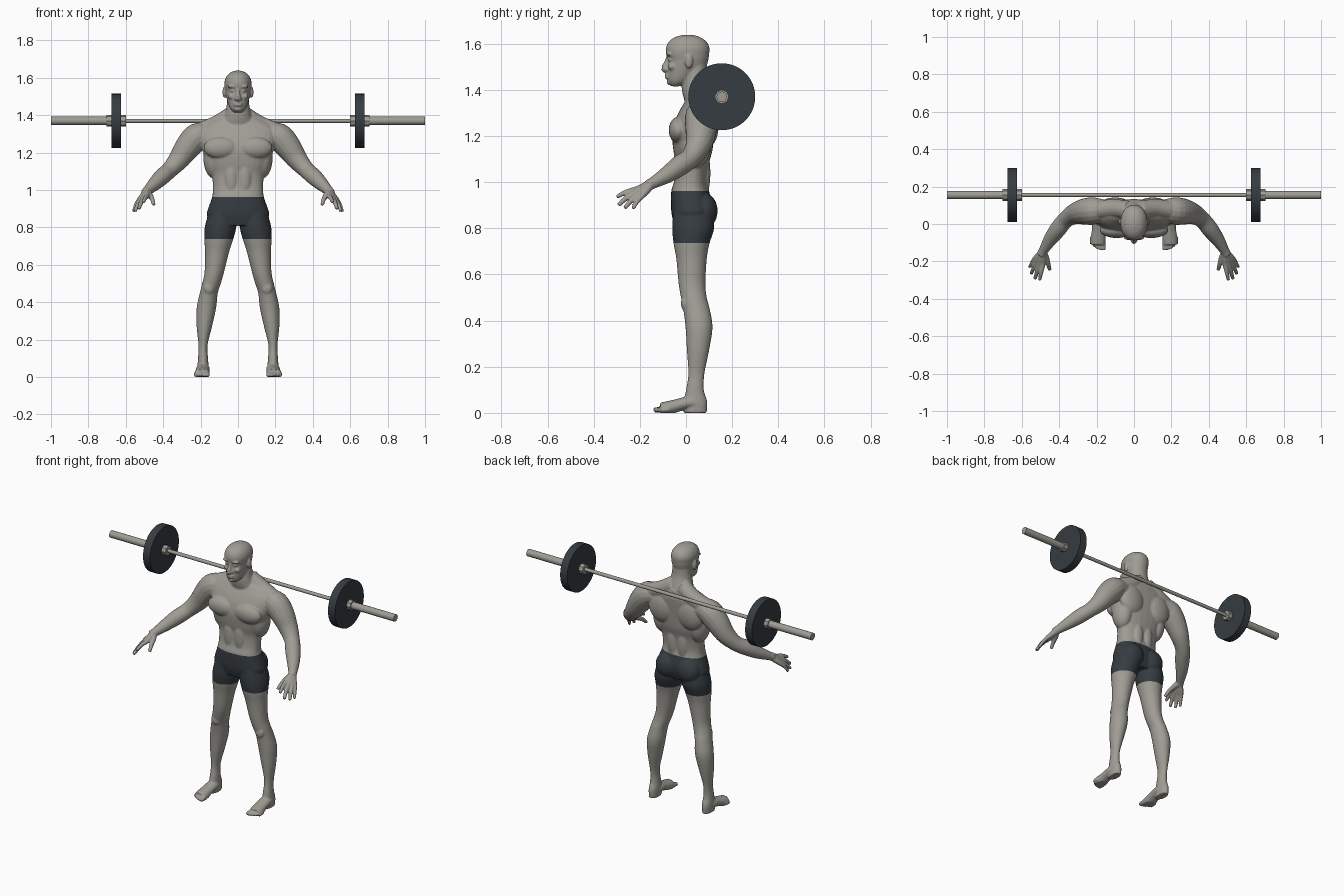
import bpy, bmesh, math
from mathutils import Vector, Matrix

cube = bpy.data.objects.get("Cube")
if cube:
    bpy.data.objects.remove(cube)


def material(name, rgb):
    mat = bpy.data.materials.new(name)
    mat.use_nodes = True
    mat.diffuse_color = (*rgb, 1)
    mat.node_tree.nodes["Principled BSDF"].inputs["Base Color"].default_value = (*rgb, 1)
    return mat


grey = material("warm grey", (0.35, 0.335, 0.30))
charcoal = material("charcoal", (0.036, 0.045, 0.053))
BOTH = (1, -1)
bm = bmesh.new()


def resample(rows, steps=4):
    """Smooth curve through rows of numbers."""
    vs = [Vector(r) for r in rows]
    vs = [vs[0] * 2 - vs[1]] + vs + [vs[-1] * 2 - vs[-2]]
    out = []
    for a, b, c, d in zip(vs, vs[1:], vs[2:], vs[3:]):
        for i in range(steps):
            t = i / steps
            out.append((b * 2 + (c - a) * t + (a * 2 - b * 5 + c * 4 - d) * t ** 2
                        + (b * 3 - a - c * 3 + d) * t ** 3) / 2)
    return out + [vs[-2]]


def skin(rings):
    for a, b in zip(rings, rings[1:]):
        for i in range(len(a)):
            bm.faces.new((a[i - 1], a[i], b[i], b[i - 1]))
    bm.faces.new(rings[0])
    bm.faces.new(rings[-1][::-1])


def superellipse(power, count=28):
    for i in range(count):
        a = math.tau * i / count
        c, s = math.cos(a), math.sin(a)
        yield (math.copysign(abs(c) ** (2 / power), c), math.copysign(abs(s) ** (2 / power), s))


def loft(rows, sides=(1,), power=2.0):
    """Level rings: height, front y, back y, half width, centre x."""
    for side in sides:
        rings = []
        for z, front, back, half, x in resample([(*r, 0)[:5] for r in rows]):
            mid, depth = (front + back) / 2, (back - front) / 2
            rings.append([bm.verts.new((side * (x + u * half), mid + v * depth, z))
                          for u, v in superellipse(power)])
        skin(rings)


def tube(rows, sides=BOTH, flat=1.0):
    """Rings across a path: x, y, z, radius; flat scales the height."""
    path = resample(rows)
    for side in sides:
        rings = []
        for i, p in enumerate(path):
            along = (path[min(i + 1, len(path) - 1)] - path[max(i - 1, 0)]).to_3d().normalized()
            across = along.cross(Vector((0, 0, 1))).normalized()
            up = across.cross(along)
            ring = []
            for u, v in superellipse(2, 16):
                co = p.to_3d() + (across * u + up * v * flat) * p[3]
                ring.append(bm.verts.new((side * co.x, co.y, co.z)))
            rings.append(ring)
        skin(rings)


def blob(centre, size, sides=BOTH):
    for side in sides:
        x, y, z = centre
        bmesh.ops.create_uvsphere(
            bm, u_segments=24, v_segments=16, radius=1,
            matrix=Matrix.Translation((side * x, y, z)) @ Matrix.Diagonal((*size, 1)))


# Torso, neck and trapezius
loft([(.81, -.05, .10, .12), (.86, -.062, .115, .165), (.9, -.065, .115, .16),
      (.96, -.064, .1, .139), (1.01, -.05, .092, .134), (1.08, -.045, .1, .14),
      (1.14, -.055, .115, .163), (1.21, -.06, .122, .19), (1.27, -.046, .128, .205),
      (1.32, -.022, .132, .205), (1.355, 0, .13, .17), (1.385, .015, .125, .11)], power=2.4)
loft([(1.33, .0, .135, .1), (1.4, -.018, .118, .072), (1.46, -.012, .096, .06),
      (1.52, 0, .09, .055)])
tube([(.03, .075, 1.4, .05), (.11, .083, 1.35, .05), (.19, .075, 1.315, .05)])

# Chest, shoulder blade, flank, abdomen and buttock muscles
blob((.092, -.033, 1.225), (.092, .042, .058))
blob((.1, .095, 1.25), (.09, .047, .1))
blob((.125, .04, 1.17), (.06, .07, .11))
blob((.035, .07, 1.04), (.04, .036, .12))
blob((.035, -.025, 1.06), (.04, .032, .11))
blob((.075, .075, .875), (.074, .062, .08))

# Head and jaw
loft([(1.415, -.062, -.03, .022), (1.433, -.077, .01, .04), (1.46, -.08, .04, .052),
      (1.5, -.081, .085, .063), (1.53, -.078, .097, .068), (1.552, -.086, .1, .071),
      (1.58, -.087, .102, .072), (1.607, -.076, .09, .062), (1.627, -.05, .064, .043),
      (1.638, -.015, .03, .016)], power=2.15)
# Nose, brow, lips, chin, eyes, cheeks and ears
tube([(0, -.077, 1.543, .008), (0, -.087, 1.515, .01), (0, -.094, 1.493, .015),
      (0, -.08, 1.482, .013)], sides=(1,))
blob((.013, -.085, 1.489), (.009, .011, .008))
blob((.03, -.074, 1.553), (.025, .012, .008))
blob((.028, -.069, 1.531), (.013, .01, .008))
blob((.037, -.06, 1.5), (.018, .018, .015))
for height in (1.463, 1.453):
    blob((0, -.08, height), (.024, .012, .006), (1,))
blob((0, -.07, 1.433), (.02, .014, .013), (1,))
blob((.073, .012, 1.523), (.01, .018, .031))

# Arms from shoulder to wrist
tube([(.15, .075, 1.3, .055), (.215, .07, 1.287, .073), (.265, .066, 1.235, .07),
      (.315, .055, 1.165, .057), (.365, .023, 1.108, .045), (.405, -.026, 1.072, .045),
      (.447, -.082, 1.032, .037), (.483, -.14, .998, .026), (.496, -.165, .985, .025)])

# Fingers run from the wrist through the palm: knuckle, tip, radius
wrist = Vector((.487, -.148, .993))
for knuckle, tip, r in [((.487, -.215, .968), (.505, -.3, .935), .0115),
                        ((.505, -.216, .957), (.53, -.293, .9), .012),
                        ((.522, -.205, .947), (.55, -.265, .887), .0115),
                        ((.534, -.19, .94), (.559, -.23, .885), .0105),
                        ((.468, -.18, .97), (.45, -.245, .922), .0125)]:
    k, t = Vector(knuckle), Vector(tip)
    middle = k.lerp(t, .55) + Vector((0, 0, .006))
    tube([(*wrist, .018), (*wrist.lerp(k, .6), .0165), (*k, r * 1.2), (*middle, r), (*t, r * .8)])

# Legs from hip to heel
loft([(.87, -.055, .115, .075, .085), (.8, -.06, .122, .084, .094),
      (.735, -.054, .102, .077, .103), (.667, -.042, .09, .064, .112),
      (.56, -.032, .084, .052, .127), (.5, -.022, .09, .05, .142),
      (.45, -.012, .103, .048, .156), (.37, -.002, .115, .052, .169),
      (.27, .004, .1, .041, .18), (.17, .01, .08, .024, .187), (.1, .0, .077, .027, .187),
      (.05, -.01, .092, .03, .187), (0, -.01, .09, .028, .187)], sides=BOTH)
blob((.155, .0, .475), (.03, .022, .035))

# Feet and toes
tube([(.187, .075, .03, .024), (.187, .02, .045, .036), (.189, -.035, .033, .037),
      (.192, -.08, .02, .041), (.193, -.108, .014, .04)], flat=.75)
for i in range(5):
    x, r = .163 + i * .0165, .0125 - i * .001
    reach = -.14 + .002 * i * i
    tube([(x, -.07, .016, r), (x, reach + .014, .013, r), (x, reach, .011, r * .8)])

# Fuse all parts into one smooth body
bmesh.ops.recalc_face_normals(bm, faces=bm.faces)
rough = bpy.data.meshes.new("body_parts")
bm.to_mesh(rough)
bm.free()
body = bpy.data.objects.new("body", rough)
bpy.context.collection.objects.link(body)
remesh = body.modifiers.new("fuse", "REMESH")
remesh.mode = "VOXEL"
remesh.voxel_size = .0045
smooth = body.modifiers.new("soften", "SMOOTH")
smooth.factor, smooth.iterations = .5, 6
fused = bpy.data.meshes.new_from_object(body.evaluated_get(bpy.context.evaluated_depsgraph_get()))
body.modifiers.clear()
body.data = fused
bpy.data.meshes.remove(rough)

# Cut the shorts edges and colour the band between them
HEM, WAIST = .737, .962
fused.materials.clear()
fused.materials.append(grey)
fused.materials.append(charcoal)
bm = bmesh.new()
bm.from_mesh(fused)
for level in (HEM, WAIST):
    bmesh.ops.bisect_plane(bm, geom=bm.verts[:] + bm.edges[:] + bm.faces[:],
                           plane_co=(0, 0, level), plane_no=(0, 0, 1))
for v in bm.verts:
    v.co.z = max(v.co.z, 0)
for f in bm.faces:
    f.smooth = True
    c = f.calc_center_median()
    f.material_index = int(HEM < c.z < WAIST and abs(c.x) < .3)
bm.to_mesh(fused)
bm.free()


# Barbell
def rod(name, x0, x1, radius, mat, sides=32):
    bpy.ops.mesh.primitive_cylinder_add(vertices=sides, radius=radius, depth=abs(x1 - x0),
                                        location=((x0 + x1) / 2, .155, 1.37),
                                        rotation=(0, math.pi / 2, 0))
    obj = bpy.context.object
    obj.name = name
    obj.data.materials.append(mat)
    bpy.ops.object.shade_smooth_by_angle(angle=math.radians(30))


rod("bar", -.61, .61, .011, grey)
for s, label in ((1, "left"), (-1, "right")):
    rod(label + "_sleeve", s * .6, s, .022, grey)
    rod(label + "_inner_collar", s * .598, s * .628, .031, grey, 8)
    rod(label + "_plate", s * .626, s * .675, .145, charcoal, 64)
    rod(label + "_outer_collar", s * .673, s * .702, .031, grey, 8)
